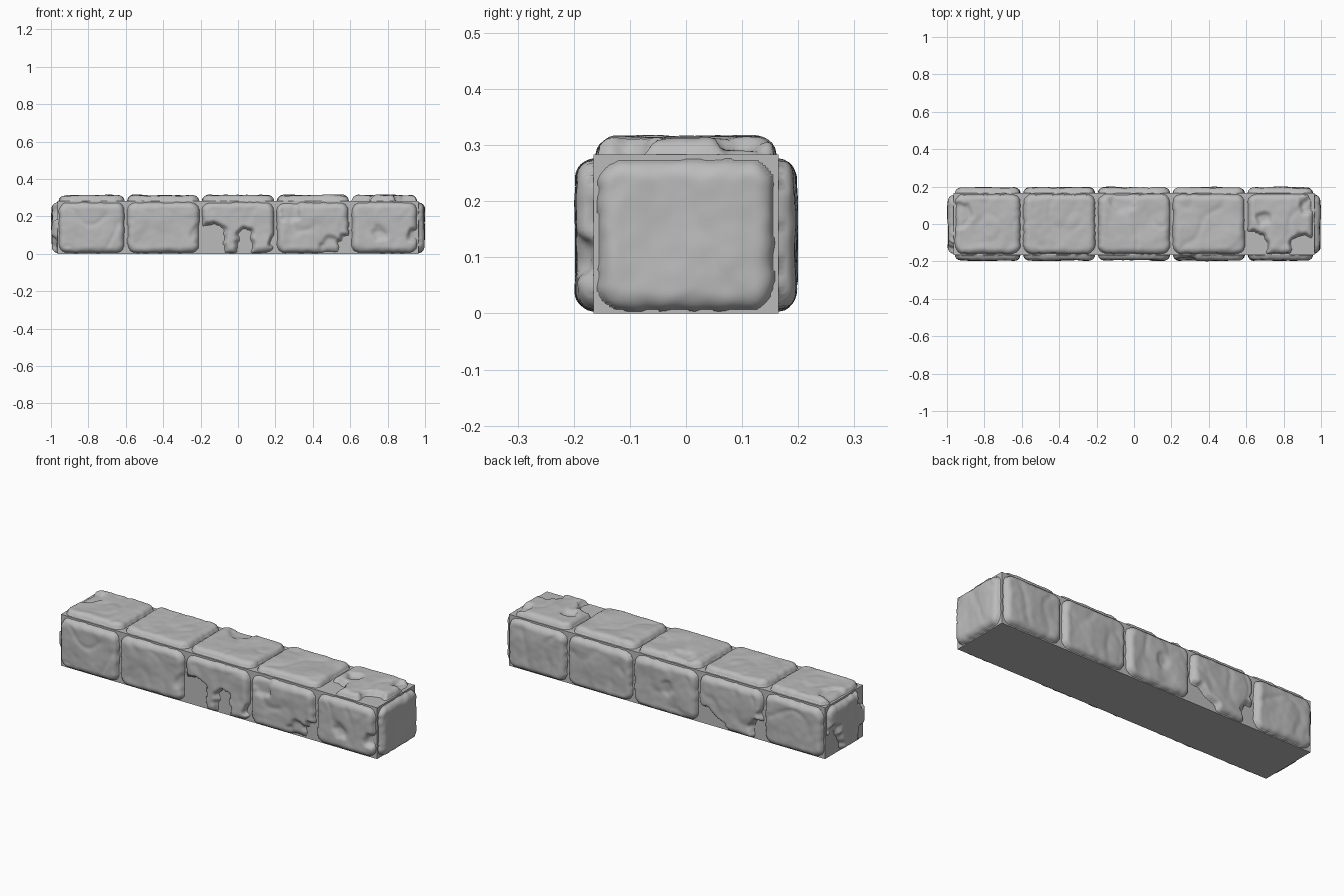
import bpy, bmesh, math
from mathutils import Vector, noise

if "Cube" in bpy.data.objects:
    bpy.data.objects.remove(bpy.data.objects["Cube"])

stone_grey = bpy.data.materials.new("stone grey")
stone_grey.use_nodes = True
colour = (0.5, 0.5, 0.5, 1)
stone_grey.diffuse_color = colour
bsdf = next(n for n in stone_grey.node_tree.nodes if n.type == 'BSDF_PRINCIPLED')
bsdf.inputs["Base Color"].default_value = colour
bsdf.inputs["Roughness"].default_value = 0.9

HALF_X, HALF_Y, TOP = 0.965, 0.165, 0.283
BULGE = 0.035
X, Y, Z = Vector((1, 0, 0)), Vector((0, 1, 0)), Vector((0, 0, 1))


def add_object(name, bm):
    mesh = bpy.data.meshes.new(name)
    bm.to_mesh(mesh)
    bm.free()
    mesh.materials.append(stone_grey)
    obj = bpy.data.objects.new(name, mesh)
    bpy.context.collection.objects.link(obj)
    return obj


def smoothstep(t):
    t = max(0, min(1, t))
    return t * t * (3 - 2 * t)


def stone_height(a, b, centre, half, seed, chips):
    """Height of a worn stone above the wall at in-face position a, b."""
    rough = noise.noise(Vector((a * 28, b * 28, seed)))
    # distance inside a rounded rectangle with a wavering outline
    corner = 0.05
    qa = abs(a - centre[0]) - half[0] + corner
    qb = abs(b - centre[1]) - half[1] + corner
    outside = math.hypot(max(qa, 0), max(qb, 0)) + min(max(qa, qb), 0) - corner
    d = -outside - 0.004 + 0.004 * rough
    if d <= 0:
        return -0.006
    t = min(1, d / 0.035)
    h = 0.031 * math.sqrt(1 - (1 - t) ** 2)
    # broad swells and shallow furrows
    h += t * 0.006 * noise.noise(Vector((a * 8, b * 8, seed + 5)))
    h -= t * 0.004 * max(0, 1 - 5 * abs(noise.noise(Vector((a * 7, b * 5, seed + 9)))))
    h += t * 0.0015 * rough
    # broken-away areas
    for ca, cb, radius, depth in chips:
        gap = math.hypot(a - ca, b - cb) + 0.015 * rough - radius
        h -= 0.042 * depth * smoothstep(1 - gap / 0.03)
    return max(-0.006, min(BULGE, h))


def make_stone(name, origin, axis_a, axis_b, normal, centre, half, seed, chips=()):
    bm = bmesh.new()
    na, nb = 46, 40

    def spread(i, n):
        # rows are packed towards the rim
        t = 2 * i / n - 1
        return 0.5 * t + 0.5 * math.sin(t * math.pi / 2)

    rows = []
    for j in range(nb + 1):
        row = []
        for i in range(na + 1):
            a = centre[0] + half[0] * spread(i, na)
            b = centre[1] + half[1] * spread(j, nb)
            h = stone_height(a, b, centre, half, seed, chips)
            row.append(bm.verts.new(origin + axis_a * a + axis_b * b + normal * h))
        rows.append(row)
    flip = axis_a.cross(axis_b).dot(normal) < 0
    for j in range(nb):
        for i in range(na):
            quad = [rows[j][i], rows[j][i + 1], rows[j + 1][i + 1], rows[j + 1][i]]
            face = bm.faces.new(quad[::-1] if flip else quad)
            face.smooth = True
    add_object(name, bm)


# core block
bm = bmesh.new()
bmesh.ops.create_cube(bm, size=1)
for v in bm.verts:
    v.co = Vector((v.co.x * 2 * HALF_X, v.co.y * 2 * HALF_Y, (v.co.z + 0.5) * TOP))
add_object("core_block", bm)

# broken areas: position across, position up, radius, depth
front_chips = {
    1: [(-0.2, 0.1, 0.04, 0.2)],
    2: [(-0.15, 0.06, 0.065, 1), (-0.13, 0.1, 0.05, 1), (0.04, 0.04, 0.035, 1),
        (0.04, 0.1, 0.025, 1), (0.2, 0.07, 0.015, 1)],
    3: [(0.59, 0.05, 0.04, 0.7), (0.28, 0.23, 0.04, 0.35), (0.5, 0.04, 0.04, 0.4)],
    4: [(0.94, 0.1, 0.02, 0.6), (0.76, 0.11, 0.02, 0.3)],
}
back_chips = {
    1: [(-0.24, 0.03, 0.06, 1), (-0.33, 0.01, 0.03, 1), (-0.59, 0.05, 0.05, 1),
        (-0.6, 0.15, 0.01, 1)],
    2: [(-0.02, 0.15, 0.02, 0.2)],
}
top_chips = {
    0: [(-0.93, 0.05, 0.05, 0.35)],
    2: [(-0.06, 0.13, 0.05, 0.25)],
    4: [(0.64, -0.11, 0.06, 1), (0.9, -0.12, 0.05, 1), (0.69, 0.03, 0.02, 0.4),
        (0.93, 0.1, 0.03, 0.5)],
}

# five stones along the front, back and top
for k in range(5):
    low = max(-0.96, -1 + 0.4 * k + 0.005)
    high = min(0.96, -0.6 + 0.4 * k - 0.005)
    middle, half = (low + high) / 2, (high - low) / 2
    upright = ((middle, 0.14), (half, 0.138))
    make_stone(f"front_stone_{k + 1}", -Y * HALF_Y, X, Z, -Y, *upright,
               k * 13.3 + 1, front_chips.get(k, ()))
    make_stone(f"back_stone_{k + 1}", Y * HALF_Y, X, Z, Y, *upright,
               k * 17.7 + 90, back_chips.get(k, ()))
    make_stone(f"top_stone_{k + 1}", Z * TOP, X, Y, Z, (middle, 0), (half, 0.163),
               k * 11.9 + 200, top_chips.get(k, ()))

# one stone on each end
end_shape = ((0, 0.14), (0.16, 0.138))
make_stone("left_end_stone", X * HALF_X, Y, Z, X, *end_shape, 310)
make_stone("right_end_stone", -X * HALF_X, Y, Z, -X, *end_shape, 340,
           [(0.13, 0.04, 0.07, 1), (-0.15, 0.24, 0.04, 1), (0.11, 0.14, 0.02, 0.6),
            (-0.14, 0.05, 0.03, 0.6)])
